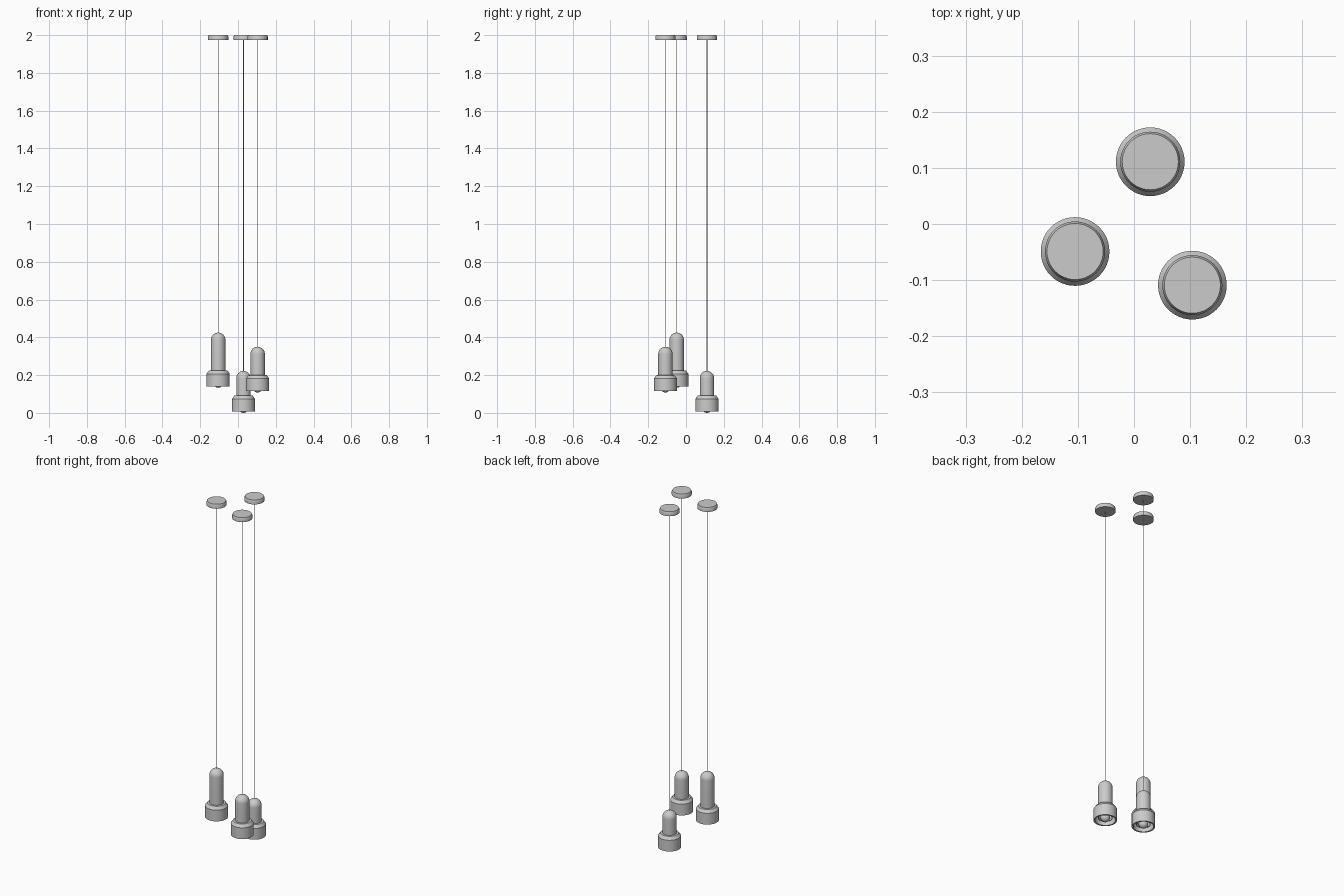
import bpy, bmesh, math

if "Cube" in bpy.data.objects:
    bpy.data.objects.remove(bpy.data.objects["Cube"])

SEG = 48


def lathe(name, profile, loc, seg=SEG):
    """Revolve an (r, z) profile around z; r = 0 points become poles."""
    bm = bmesh.new()
    rings = []
    for r, z in profile:
        if r < 1e-6:
            rings.append([bm.verts.new((0, 0, z))])
        else:
            rings.append([bm.verts.new((r * math.cos(2 * math.pi * i / seg),
                                        r * math.sin(2 * math.pi * i / seg), z))
                          for i in range(seg)])
    for a, b in zip(rings, rings[1:]):
        for i in range(seg):
            j = (i + 1) % seg
            if len(a) == 1:
                bm.faces.new((a[0], b[j], b[i]))
            elif len(b) == 1:
                bm.faces.new((a[i], a[j], b[0]))
            else:
                bm.faces.new((a[i], a[j], b[j], b[i]))
    bmesh.ops.recalc_face_normals(bm, faces=bm.faces)
    me = bpy.data.meshes.new(name)
    bm.to_mesh(me)
    bm.free()
    ob = bpy.data.objects.new(name, me)
    bpy.context.collection.objects.link(ob)
    ob.location = loc
    bpy.ops.object.select_all(action='DESELECT')
    ob.select_set(True)
    bpy.context.view_layer.objects.active = ob
    bpy.ops.object.shade_smooth_by_angle(angle=math.radians(35))
    return ob


def arc(r, zc, a0, a1, n):
    """Points of a circular arc in the profile plane, angles in degrees."""
    pts = []
    for i in range(n + 1):
        a = math.radians(a0 + (a1 - a0) * i / n)
        pts.append((max(0, r * math.cos(a)), zc + r * math.sin(a)))
    return pts


def pendant(tag, x, y, base, top):
    h = top - base
    R = 0.038
    # wide lower shade, open underneath with a wall thickness
    lathe("shade_" + tag, [(0, 0.060), (0.053, 0.060), (0.053, 0),
                           (0.0612, 0), (0.0612, 0.066),
                           (0.049, 0.083), (0.036, 0.084), (0, 0.084)], (x, y, base))
    # tube body with a domed top
    lathe("body_" + tag, [(0, 0.07), (R, 0.07), (R, 0.146)]
          + arc(R, h - R, 0, 90, 12), (x, y, base))
    # inner sleeve around the bulb
    lathe("sleeve_" + tag, [(0.035, 0.061), (0.035, 0.014), (0.038, 0.014),
                            (0.038, 0.061)], (x, y, base))
    # bulb
    lathe("bulb_" + tag, arc(0.025, 0.017, -90, 90, 16), (x, y, base), 32)
    # suspension cord
    lathe("cord_" + tag, [(0, h - 0.004), (0.0016, h - 0.004),
                          (0.0016, 1.98 - base), (0, 1.98 - base)], (x, y, base), 12)
    # ceiling canopy with a chamfered upper edge
    lathe("canopy_" + tag, [(0, 0), (0.0535, 0), (0.0535, 0.017), (0.050, 0.025),
                            (0, 0.025)], (x, y, 1.975))


for spec in (("left", -0.105, -0.049, 0.141, 0.425),
             ("back", 0.029, 0.111, 0.008, 0.222),
             ("right", 0.104, -0.109, 0.116, 0.350)):
    pendant(*spec)
